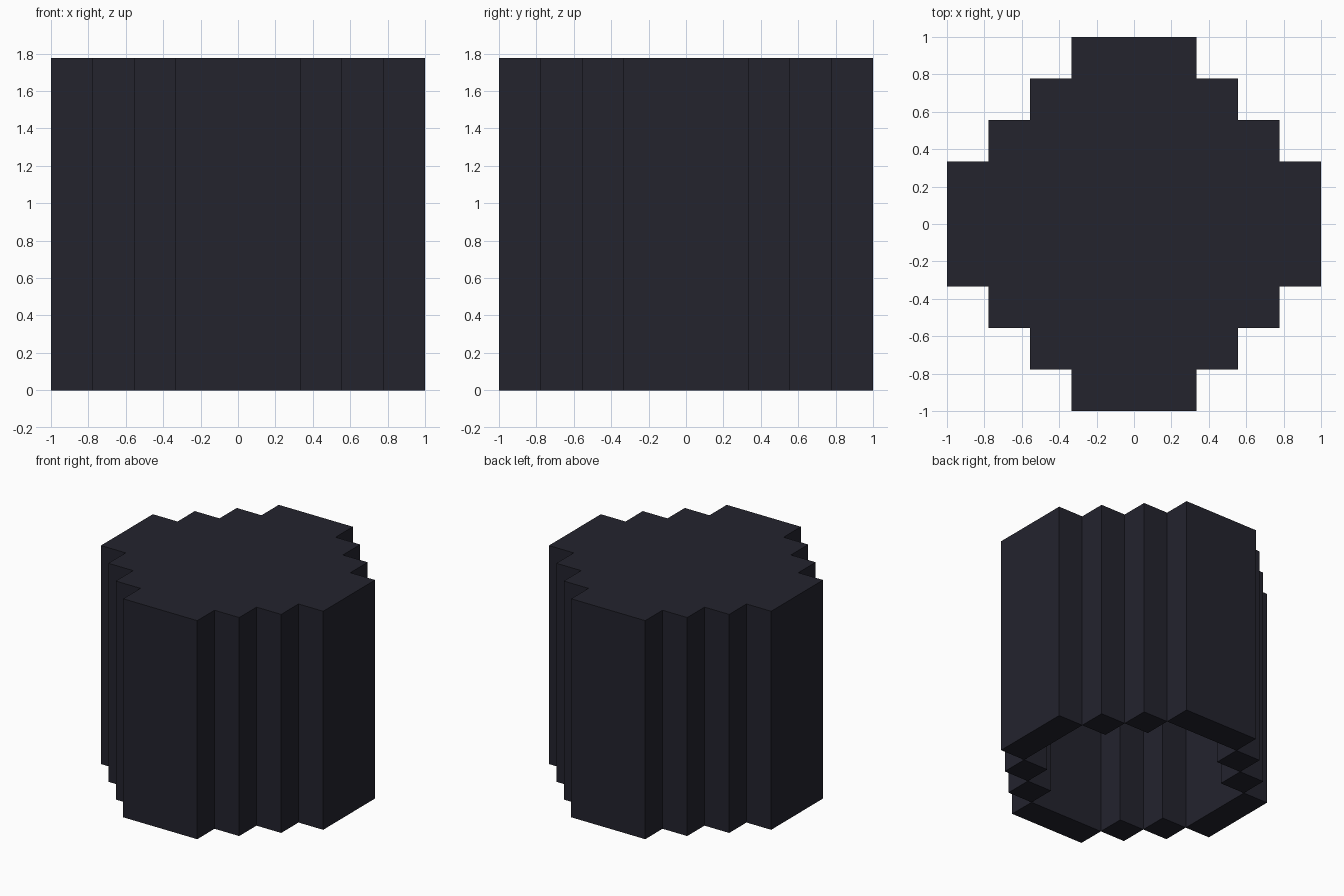
import bpy
import bmesh
import math
from mathutils import Vector

if "Cube" in bpy.data.objects:
    bpy.data.objects.remove(bpy.data.objects["Cube"], do_unlink=True)

CELL = 2 / 9      # edge of one block
REACH = 4         # blocks from the centre to each side
LEVELS = 8        # blocks in height


def stepped_disc(x, y, reach):
    """True inside a stepped round plan of the given reach."""
    return max(abs(x), abs(y)) <= reach and abs(x) + abs(y) <= reach + 1


def solid(x, y, z):
    """Wall one block thick, closed by a top layer, open underneath."""
    if not (0 <= z < LEVELS and stepped_disc(x, y, REACH)):
        return False
    return z == LEVELS - 1 or not stepped_disc(x, y, REACH - 1)


def add_block_side(bm, centre, normal):
    """One square face of a block, wound to face outward."""
    u = Vector((normal.y, normal.z, normal.x))
    v = normal.cross(u)
    corners = [(-1, -1), (1, -1), (1, 1), (-1, 1)]
    bm.faces.new([bm.verts.new((centre + (normal + a * u + b * v) / 2) * CELL)
                  for a, b in corners])


# Flat near-black colour
dark = bpy.data.materials.new("dark charcoal")
dark.use_nodes = True
colour = (0.0168, 0.0168, 0.0270, 1)
dark.diffuse_color = colour
dark.node_tree.nodes["Principled BSDF"].inputs["Base Color"].default_value = colour

# Hollow stepped drum: only exposed block sides, merged into large flat faces
bm = bmesh.new()
directions = [Vector(d) for d in ((1, 0, 0), (0, 1, 0), (0, 0, 1))]
directions += [-d for d in directions]
span = range(-REACH, REACH + 1)
for x in span:
    for y in span:
        for z in range(LEVELS):
            if not solid(x, y, z):
                continue
            for d in directions:
                if not solid(x + d.x, y + d.y, z + d.z):
                    add_block_side(bm, Vector((x, y, z + 0.5)), d)
bmesh.ops.remove_doubles(bm, verts=bm.verts[:], dist=CELL / 100)
bmesh.ops.dissolve_limit(bm, angle_limit=math.radians(1),
                         verts=bm.verts[:], edges=bm.edges[:])

mesh = bpy.data.meshes.new("hollow_drum")
bm.to_mesh(mesh)
bm.free()
mesh.materials.append(dark)
drum = bpy.data.objects.new("hollow_drum", mesh)
bpy.context.collection.objects.link(drum)
